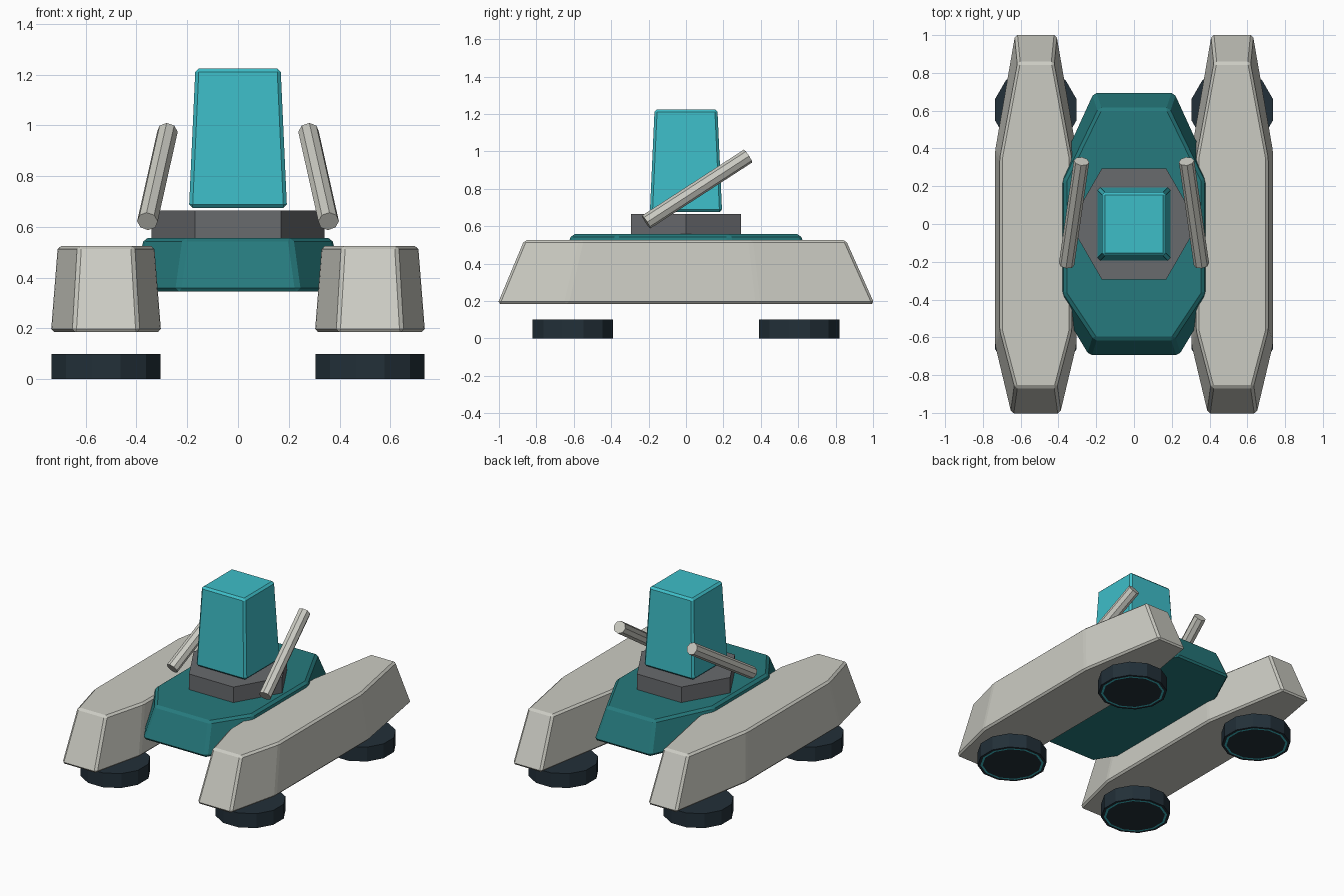
import bpy, bmesh, math
from mathutils import Vector

cube = bpy.data.objects.get("Cube")
if cube:
    bpy.data.objects.remove(cube, do_unlink=True)


def material(name, r, g, b):
    m = bpy.data.materials.new(name)
    m.use_nodes = True
    m.diffuse_color = (r, g, b, 1)
    m.node_tree.nodes["Principled BSDF"].inputs["Base Color"].default_value = (r, g, b, 1)
    return m


bone = material("bone grey", 0.60, 0.60, 0.545)
teal = material("dark teal", 0.019, 0.195, 0.205)
cyan = material("bright cyan", 0.048, 0.51, 0.575)
steel = material("steel grey", 0.14, 0.145, 0.155)
navy = material("dark navy", 0.016, 0.029, 0.04)


def finish(bm, name, mats, bevel=0):
    bmesh.ops.recalc_face_normals(bm, faces=bm.faces)
    if bevel:
        bmesh.ops.bevel(bm, geom=bm.edges[:], offset=bevel, segments=1,
                        affect='EDGES', clamp_overlap=True)
    mesh = bpy.data.meshes.new(name)
    bm.to_mesh(mesh)
    bm.free()
    for m in mats:
        mesh.materials.append(m)
    obj = bpy.data.objects.new(name, mesh)
    bpy.context.collection.objects.link(obj)
    return obj


def loft(name, mat, low, high, z0, z1, x=0, bevel=0):
    """Tapered block between two outlines given by their +x half, front to back."""
    bm = bmesh.new()
    rings = []
    for half, z in ((low, z0), (high, z1)):
        outline = half + [(-px, py) for px, py in reversed(half)]
        rings.append([bm.verts.new((x + px, py, z)) for px, py in outline])
    a, b = rings
    bm.faces.new(a)
    bm.faces.new(b)
    n = len(a)
    for i in range(n):
        j = (i + 1) % n
        bm.faces.new((a[i], a[j], b[j], b[i]))
    return finish(bm, name, [mat], bevel)


def prism(name, mats, sides, radius, height, turn=0):
    bm = bmesh.new()
    bmesh.ops.create_cone(bm, cap_ends=True, segments=sides, radius1=radius,
                          radius2=radius, depth=height)
    for v in bm.verts:
        c, s = math.cos(turn), math.sin(turn)
        v.co.x, v.co.y = c * v.co.x - s * v.co.y, s * v.co.x + c * v.co.y
    return bm


# Central hull
loft("hull", teal,
     [(0.24, -0.70), (0.42, -0.40), (0.42, 0.25), (0.215, 0.70)],
     [(0.21, -0.61), (0.37, -0.37), (0.37, 0.23), (0.185, 0.61)],
     0.345, 0.557, bevel=0.015)

# Hexagonal turret ring
ring = finish(prism("turret_ring", [steel], 6, 0.34, 0.11, math.pi / 2),
              "turret_ring", [steel])
ring.location.z = 0.61

# Cabin tower
loft("cabin", cyan, [(0.193, -0.193), (0.193, 0.193)],
     [(0.168, -0.168), (0.168, 0.168)], 0.675, 1.225, bevel=0.014)

for side, label in ((1, "left"), (-1, "right")):
    # Side pontoon
    loft(label + "_pontoon", bone,
         [(0.13, -1.007), (0.217, -0.64), (0.217, 0.385), (0.11, 1.007)],
         [(0.11, -0.865), (0.19, -0.56), (0.19, 0.345), (0.095, 0.855)],
         0.185, 0.525, x=side * 0.52, bevel=0.013)

    # Slanted barrel
    start = Vector((side * 0.357, -0.213, 0.622))
    end = Vector((side * 0.278, 0.332, 0.975))
    axis = end - start
    barrel = finish(prism("barrel", [bone], 8, 0.041, axis.length),
                    label + "_barrel", [bone])
    barrel.location = (start + end) / 2
    barrel.rotation_euler = axis.to_track_quat('Z', 'Y').to_euler()

    # Hover discs with a glowing band underneath
    for y, place in ((-0.605, "front"), (0.605, "back")):
        bm = prism("disc", [navy], 12, 0.2226, 0.1, math.radians(15))
        base = min(bm.faces, key=lambda f: f.calc_center_median().z)
        bmesh.ops.inset_individual(bm, faces=[base], thickness=0.018)
        band = bmesh.ops.inset_individual(bm, faces=[base], thickness=0.014)
        for f in band["faces"]:
            f.material_index = 1
        base.material_index = 0
        disc = finish(bm, f"{place}_{label}_hover_disc", [navy, cyan])
        disc.location = (side * 0.52, y, 0.05)
